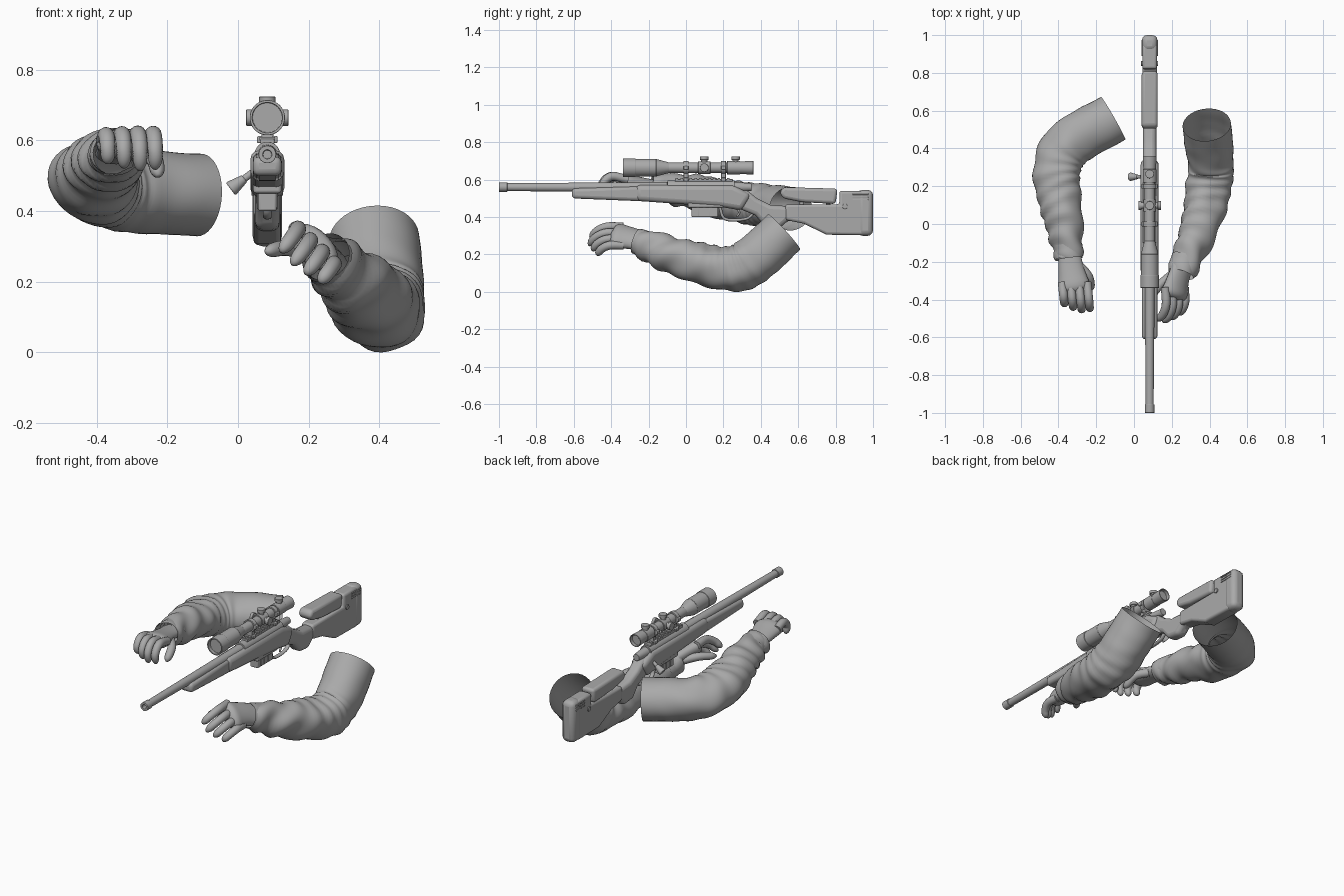
import bpy, bmesh, math
from mathutils import Vector, noise

cube = bpy.data.objects.get("Cube")
if cube:
    bpy.data.objects.remove(cube, do_unlink=True)

shade = (.4, .4, .4, 1)
grey = bpy.data.materials.new("plain_grey")
grey.use_nodes = True
grey.diffuse_color = shade
grey.node_tree.nodes["Principled BSDF"].inputs["Base Color"].default_value = shade

middle = .083   # centre plane of the rifle
bore = .56      # height of the barrel axis
sight = .664    # height of the scope axis
right, back, up = Vector((1, 0, 0)), Vector((0, 1, 0)), Vector((0, 0, 1))


def finish(name, bm, bevel=0.0, angle=40):
    bmesh.ops.recalc_face_normals(bm, faces=bm.faces)
    mesh = bpy.data.meshes.new(name)
    bm.to_mesh(mesh)
    bm.free()
    mesh.materials.append(grey)
    part = bpy.data.objects.new(name, mesh)
    bpy.context.collection.objects.link(part)
    if bevel:
        modifier = part.modifiers.new("soft_edges", "BEVEL")
        modifier.width = bevel
        modifier.segments = 3
        modifier.limit_method = "ANGLE"
    bpy.ops.object.select_all(action="DESELECT")
    part.select_set(True)
    bpy.context.view_layer.objects.active = part
    bpy.ops.object.shade_smooth_by_angle(angle=math.radians(angle))


def loft(rings, closed=True):
    bm = bmesh.new()
    rows = [[bm.verts.new(point) for point in ring] for ring in rings]
    for lower, upper in zip(rows, rows[1:]):
        for i in range(len(lower)):
            bm.faces.new((lower[i - 1], lower[i], upper[i], upper[i - 1]))
    if closed:
        bm.faces.new(rows[0])
        bm.faces.new(rows[-1])
    return bm


def circle(centre, side, top, radius, sides):
    angles = [math.tau * i / sides for i in range(sides)]
    return [centre + (side * math.cos(a) + top * math.sin(a)) * radius for a in angles]


def rod(name, start, end, radius, end_radius=None, bevel=.002, sides=28, hollow=0):
    """Round part; a hollow one has a recess of that depth in its start face."""
    axis = (end - start).normalized()
    side = axis.orthogonal().normalized()
    top = axis.cross(side)
    rings = [circle(start, side, top, radius, sides),
             circle(end, side, top, end_radius or radius, sides)]
    if hollow:
        mouth = radius * .85 if radius > .03 else radius * .5
        rings = [circle(start + axis * depth, side, top, mouth, sides) for depth in (hollow, 0)] + rings
    finish(name, loft(rings), bevel)


def lengthwise(name, height, front, rear, radius, end_radius=None, hollow=0):
    """Round part lying along the rifle."""
    rod(name, Vector((middle, front, height)), Vector((middle, rear, height)), radius, end_radius,
        hollow=hollow)


def slab(name, outline, width, bevel, x=middle):
    """Side outline in (y, z) given a width in x."""
    finish(name, loft([[(x + s * width / 2, y, z) for y, z in outline] for s in (-1, 1)]), bevel)


def box(name, front, rear, low, high, width, bevel=.004, x=middle):
    slab(name, [(front, low), (rear, low), (rear, high), (front, high)], width, bevel, x)


def spline(points, steps):
    """Catmull-Rom samples through the points."""
    points = [Vector(p) for p in points]
    points = [points[0] * 2 - points[1], *points, points[-1] * 2 - points[-2]]
    samples = []
    for a, b, c, d in zip(points, points[1:], points[2:], points[3:]):
        for k in range(steps):
            t = k / steps
            samples.append(b + ((c - a) * t + (a * 2 - b * 5 + c * 4 - d) * t ** 2
                                + (b * 3 - a - c * 3 + d) * t ** 3) / 2)
    return samples + [points[-2]]


def limb(name, points, radius, end_radius, flat=1, folds=0.0, facing=up, steps=8, sides=16):
    """Soft tube: closed with a round tip, or an open cloth tube when it has folds."""
    path = spline(points, steps)
    last = len(path) - 1
    rings = []
    for i, centre in enumerate(path):
        u = i / last
        along = (path[min(i + 1, last)] - path[max(i - 1, 0)]).normalized()
        side = along.cross(facing).normalized()
        size = radius + (end_radius - radius) * u ** 3
        if not folds:
            size *= math.sqrt(1 - .9 * max(0, u * 5 - 4) ** 2)
        ring = circle(centre, side, side.cross(along) * flat, size, sides)
        if folds:
            for k, point in enumerate(ring):
                crease = math.sin(i + 3 * math.sin(math.tau * k / sides + i / 7))
                swell = noise.noise(point * 8) * min(1, u * 3) + crease * u / 2
                ring[k] = point + (point - centre).normalized() * swell * folds
        rings.append(ring)
    finish(name, loft(rings, closed=not folds), angle=60)


def fingers(side, names, knuckle, step, forward, curl, bend):
    """Four fingers in a row, each joint turning further from forward to curl."""
    reaches = {"little": .85, "ring": 1, "middle": 1.1, "index": 1.05}
    for i, name in enumerate(names):
        point = Vector(knuckle) + Vector(step) * i
        joints = [point]
        for joint, length in enumerate((.085, .06, .055)):
            turn = joint * bend
            heading = Vector(forward) * math.cos(turn) + Vector(curl) * math.sin(turn)
            point = point + heading.normalized() * length * reaches[name]
            joints.append(point)
        limb(f"{side}_{name}_finger", joints, .023, .019, facing=up + right / 3)


# Barrel, receiver and rail
lengthwise("barrel", bore, -.96, -.1, .021, .028)
lengthwise("muzzle", bore, -1, -.955, .025, hollow=.03)
lengthwise("receiver", bore, -.1, .26, .036)
lengthwise("bolt_shroud", bore, .25, .35, .029, .02)
box("scope_rail", -.06, .25, .588, .604, .04)
for i in range(12):
    front = i / 40 - .055
    box("rail_tooth", front, front + .013, .6, .609, .044, bevel=0)

# Bolt handle
bolt = Vector((middle, .25, .54))
outward = Vector((-.8, 0, -.6))
rod("bolt_handle", bolt, bolt + outward * .1, .01)
rod("bolt_knob", bolt + outward * .08, bolt + outward * .13, .012, .023, bevel=.005)

# Stock
slab("forend", [(-.61, .5), (-.24, .485), (-.24, .565), (-.61, .553)], .082, .018)
slab("stock", [(-.27, .487), (-.27, .572), (.25, .572), (.35, .52), (.3, .435), (.18, .455)], .096, .026)
slab("grip_and_neck", [(.27, .55), (.33, .54), (.38, .5), (.45, .465), (.6, .455), (.6, .38), (.55, .385),
                       (.5, .34), (.42, .35), (.37, .41), (.27, .45)], .07, .022)
slab("butt", [(.53, .468), (.82, .468), (.82, .54), (.95, .54), (.95, .303), (.75, .306),
              (.63, .365), (.53, .385)], .078, .014)
slab("cheek_rest", [(.5, .53), (.52, .56), (.81, .552), (.8, .47), (.62, .48), (.52, .5)], .084, .016)
box("butt_pad", .915, 1, .3, .545, .083, bevel=.028)
for i in range(3):
    low = .49 + i / 70
    box("butt_pad_rib", .89, .975, low, low + .007, .087, bevel=.002)
knob = Vector((middle, .85, .457))
rod("adjuster_knob", knob - right * .045, knob + right * .045, .014)
for y in (.62, .76):
    post = Vector((middle, y, .44))
    rod("cheek_post", post, post + up * .08, .012)

# Magazine and trigger
box("magazine_well", .01, .2, .45, .49, .08, bevel=.008)
box("magazine", .03, .172, .4, .48, .052, bevel=.006)
for i in range(3):
    front = .055 + i * .035
    box("magazine_rib", front, front + .015, .405, .46, .058, bevel=.002)
limb("trigger_guard", [(middle, y, z) for y, z in ((.18, .455), (.21, .39), (.32, .39), (.37, .43))],
     .008, .008, flat=1.5, facing=right)
limb("trigger", [(middle, y, z) for y, z in ((.27, .45), (.285, .425), (.27, .4))],
     .006, .005, facing=right)

# Scope body, front to rear
lengthwise("scope_bell_rim", sight, -.338, -.27, .05, hollow=.02)
lengthwise("scope_bell", sight, -.28, -.16, .047)
lengthwise("scope_bell_taper", sight, -.16, -.09, .047, .028)
lengthwise("scope_tube", sight, -.1, .23, .028)
lengthwise("scope_saddle", sight, .065, .13, .034)
lengthwise("scope_zoom_ring", sight, .22, .29, .036)
lengthwise("scope_eyepiece", sight, .36, .28, .037, .033, hollow=.02)

# Scope mounts
for y in (0, .2):
    front, rear = y - .013, y + .013
    lengthwise("scope_ring", sight, front, rear, .036)
    box("ring_mount", front, rear, .597, .645, .034)
    box("ring_clamp", front, rear, .592, .612, .058)
    for s in (-1, 1):
        box("ring_lug", front, rear, sight - .012, sight + .012, .014, x=middle + s * .036)

# Scope dials
saddle = Vector((middle, .098, sight))
zoom = Vector((middle, .265, sight))
for centre, axis in ((saddle, right), (saddle, -right), (saddle, up), (zoom, up)):
    rod("dial_stem", centre, centre + axis * .045, .017)
    rod("dial_cap", centre + axis * .042, centre + axis * .06, .023)

# Right arm, palm down
limb("right_sleeve", [(-.11, .56, .445), (-.34, .425, .46), (-.41, .27, .485), (-.38, .05, .53),
                      (-.345, -.18, .565)], .13, .07, flat=.9, folds=.015, steps=14, sides=40)
limb("right_cuff", [(-.35, -.11, .558), (-.342, -.185, .566)], .076, .071, flat=.9, folds=.005, sides=28)
limb("right_palm", [(-.345, -.12, .563), (-.335, -.22, .575), (-.31, -.37, .597)],
     .06, .1, flat=.52, sides=24)
fingers("right", ("little", "ring", "middle", "index"), knuckle=(-.38, -.31, .6),
        step=(.044, 0, 0), forward=(.1, -1, .2), curl=(0, .1, -1), bend=.8)
limb("right_thumb", [(-.29, -.22, .565), (-.24, -.28, .55), (-.225, -.35, .5)], .024, .02)

# Left arm, palm turned to the rifle
limb("left_sleeve", [(.385, .525, .32), (.405, .345, .16), (.4, .21, .127), (.345, -.01, .175),
                     (.25, -.255, .27)], .128, .07, folds=.015, steps=14, sides=40)
limb("left_cuff", [(.277, -.18, .243), (.247, -.265, .272)], .078, .072, flat=.95, folds=.005, sides=28)
limb("left_palm", [(.265, -.2, .255), (.235, -.29, .285), (.206, -.4, .302)],
     .066, .1, flat=.58, facing=right + up, sides=24)
fingers("left", ("index", "middle", "ring", "little"), knuckle=(.165, -.335, .348),
        step=(.034, 0, -.033), forward=(.05, -1, 0), curl=(-.6, -.2, -.75), bend=.6)
limb("left_thumb", [(.21, -.26, .275), (.14, -.32, .295), (.08, -.4, .285)], .023, .019)
